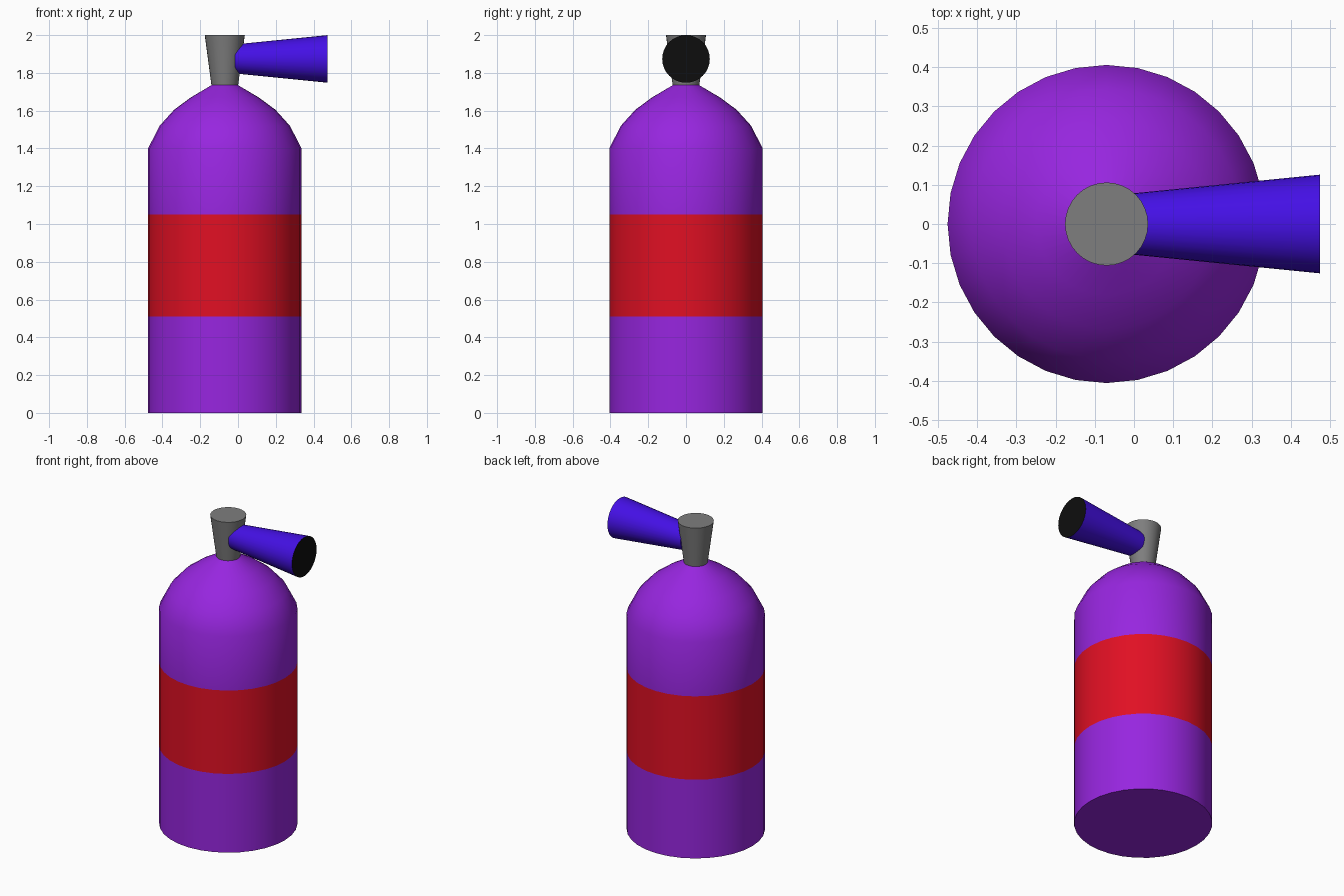
import bpy, bmesh, math
from mathutils import Matrix

cube = bpy.data.objects.get("Cube")
if cube:
    bpy.data.objects.remove(cube, do_unlink=True)

SIDES = 32
AXIS_X = -0.07  # centre line of the tank and neck


def material(name, rgb):
    mat = bpy.data.materials.new(name)
    mat.use_nodes = True
    color = (*rgb, 1.0)
    mat.diffuse_color = color
    bsdf = mat.node_tree.nodes["Principled BSDF"]
    bsdf.inputs["Base Color"].default_value = color
    bsdf.inputs["Roughness"].default_value = 0.6
    return mat


purple = material("purple", (0.31, 0.019, 0.74))
red = material("red", (0.75, 0.005, 0.017))
blue = material("blue", (0.058, 0.005, 0.78))
grey = material("grey", (0.21, 0.21, 0.21))
black = material("black", (0.004, 0.004, 0.004))


def lathe(name, profile, mats, pick=lambda c: 0, matrix=Matrix()):
    """Closed solid turned around z from (radius, height) pairs, capped at both ends."""
    bm = bmesh.new()
    rings = [[bm.verts.new((r * math.cos(a), r * math.sin(a), z))
              for a in (2 * math.pi * i / SIDES for i in range(SIDES))]
             for r, z in profile]
    for low, high in zip(rings, rings[1:]):
        for i in range(SIDES):
            j = (i + 1) % SIDES
            bm.faces.new((low[i], low[j], high[j], high[i]))
    bm.faces.new(rings[0][::-1])
    bm.faces.new(rings[-1])
    for f in bm.faces:
        f.material_index = pick(f.calc_center_median())
    mesh = bpy.data.meshes.new(name)
    bm.to_mesh(mesh)
    bm.free()
    for m in mats:
        mesh.materials.append(m)
    obj = bpy.data.objects.new(name, mesh)
    obj.matrix_world = matrix
    bpy.context.collection.objects.link(obj)
    bpy.ops.object.select_all(action="DESELECT")
    obj.select_set(True)
    bpy.context.view_layer.objects.active = obj
    bpy.ops.object.shade_smooth_by_angle(angle=math.radians(30))
    return obj


# Tank with a domed shoulder and a red band around the middle
lathe("tank",
      [(0.406, 0), (0.406, 0.51), (0.406, 1.05), (0.406, 1.40),
       (0.345, 1.52), (0.268, 1.605), (0.18, 1.67), (0.07, 1.735)],
      [purple, red],
      lambda c: 1 if 0.51 < c.z < 1.05 else 0,
      Matrix.Translation((AXIS_X, 0, 0)))

# Flared neck on top of the tank
lathe("neck", [(0.07, 1.73), (0.106, 2.0)], [grey],
      matrix=Matrix.Translation((AXIS_X, 0, 0)))

# Horn pointing to +x, with a black mouth
LENGTH = 0.49
lathe("horn", [(0.077, 0), (0.126, LENGTH)], [blue, black],
      lambda c: 1 if c.z > LENGTH - 0.01 else 0,
      Matrix.Translation((-0.015, 0, 1.874)) @ Matrix.Rotation(math.pi / 2, 4, "Y"))
